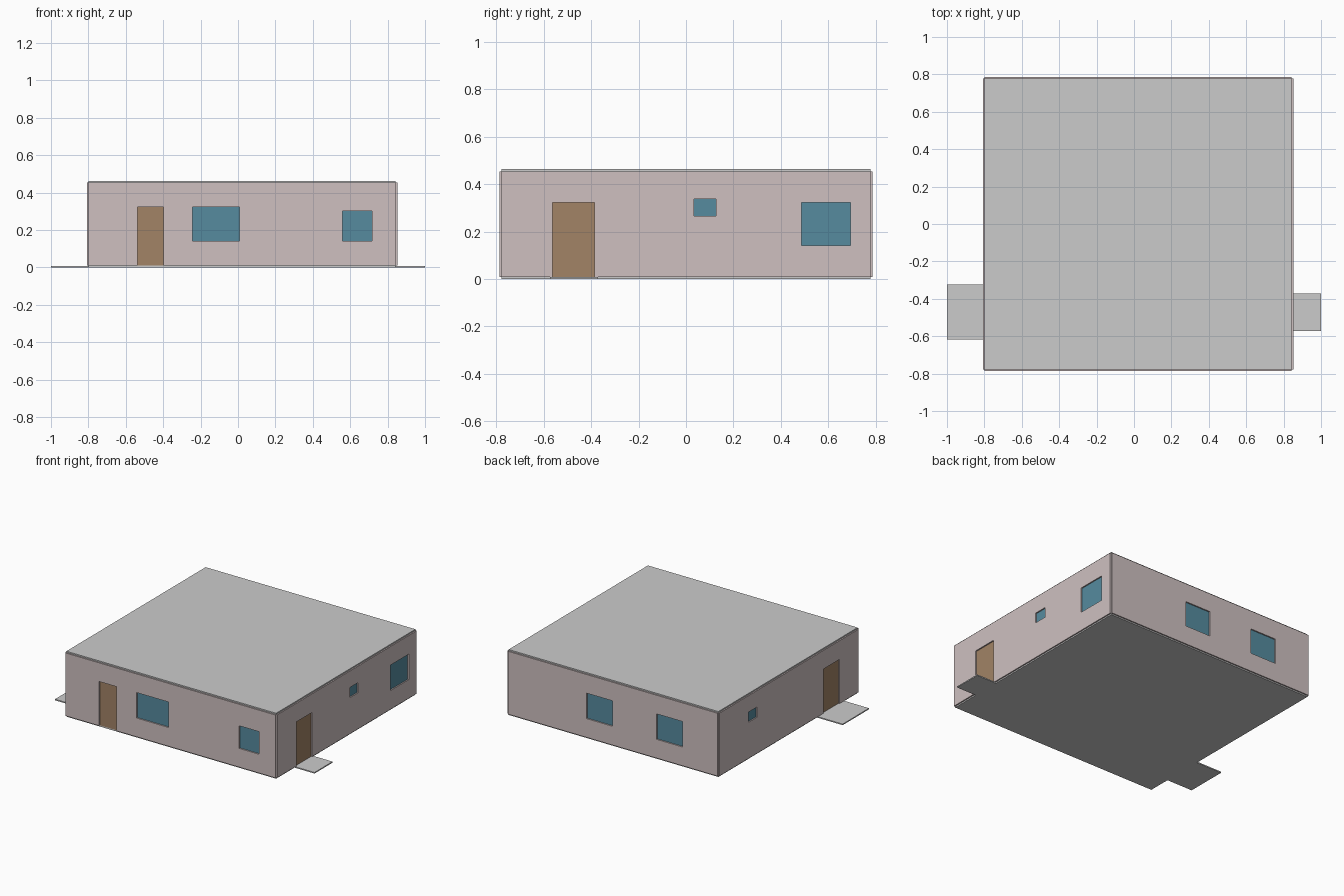
import bpy, bmesh
from mathutils import Vector

if "Cube" in bpy.data.objects:
    bpy.data.objects.remove(bpy.data.objects["Cube"])

# Core extents: every face of the house is a thin panel standing on this box
X0, X1, Y = -0.798, 0.843, 0.778
Z0, Z1, T = 0.009, 0.454, 0.009


def material(name, rgb):
    m = bpy.data.materials.new(name)
    m.diffuse_color = (*rgb, 1)
    m.use_nodes = True
    m.node_tree.nodes["Principled BSDF"].inputs["Base Color"].default_value = m.diffuse_color
    return m


WALL = material("wall_pink", (0.62, 0.53, 0.53))
GLASS = material("window_blue", (0.093, 0.258, 0.347))
WOOD = material("door_brown", (0.36, 0.227, 0.133))


def finish(bm, name, mat=None):
    bmesh.ops.recalc_face_normals(bm, faces=bm.faces)
    me = bpy.data.meshes.new(name)
    bm.to_mesh(me)
    bm.free()
    ob = bpy.data.objects.new(name, me)
    bpy.context.collection.objects.link(ob)
    if mat:
        me.materials.append(mat)
    return ob


def box(name, lo, hi, mat=None):
    bm = bmesh.new()
    bmesh.ops.create_cube(bm, size=1)
    lo, hi = Vector(lo), Vector(hi)
    for v in bm.verts:
        v.co = (lo + hi) / 2 + v.co * (hi - lo)
    return finish(bm, name, mat)


def wall(side, axis, plane, out, u0, u1, openings):
    """Panel with rectangular openings; axis is the running direction (0=x, 1=y)."""
    def at(u, z, d=0.0):
        other = plane + out * d
        return (u, other, z) if axis == 0 else (other, u, z)

    us = sorted({u0, u1, *(o[1] for o in openings), *(o[2] for o in openings)})
    zs = sorted({Z0, Z1, *(o[3] for o in openings), *(o[4] for o in openings)})
    bm = bmesh.new()
    for a, b in zip(us, us[1:]):
        for c, d in zip(zs, zs[1:]):
            mu, mz = (a + b) / 2, (c + d) / 2
            if not any(o[1] < mu < o[2] and o[3] < mz < o[4] for o in openings):
                bm.faces.new([bm.verts.new(at(*p)) for p in ((a, c), (b, c), (b, d), (a, d))])
    bmesh.ops.remove_doubles(bm, verts=bm.verts, dist=1e-5)
    r = bmesh.ops.extrude_face_region(bm, geom=bm.faces[:], use_keep_orig=True)
    push = Vector(at(0, 0, T)) - Vector(at(0, 0))
    bmesh.ops.translate(bm, vec=push, verts=[g for g in r["geom"] if isinstance(g, bmesh.types.BMVert)])
    finish(bm, side + "_wall", WALL)

    # Recessed window and door leaves at the core plane
    for i, (kind, a, b, c, d) in enumerate(openings):
        p, q = at(a, c, -T), at(b, d, 0)
        lo = [min(s, t) for s, t in zip(p, q)]
        hi = [max(s, t) for s, t in zip(p, q)]
        box(f"{side}_{kind}_{i + 1}", lo, hi, WOOD if kind == "door" else GLASS)


# Walls: (kind, start, end, bottom, top)
LOW, HIGH = 0.142, 0.322
wall("front", 0, -Y, -1, X0, X1, [
    ("door", -0.537, -0.398, Z0, HIGH),
    ("window", -0.243, 0.008, LOW, HIGH),
    ("window", 0.56, 0.717, LOW, 0.302)])
wall("back", 0, Y, 1, X0, X1, [
    ("window", -0.522, -0.32, LOW, HIGH),
    ("window", 0.024, 0.227, LOW, HIGH)])
wall("right", 1, X1, 1, -Y, Y, [
    ("door", -0.564, -0.387, Z0, HIGH),
    ("window", 0.034, 0.126, 0.265, 0.337),
    ("window", 0.488, 0.693, LOW, HIGH)])
wall("left", 1, X0, -1, -Y, Y, [
    ("door", -0.563, -0.383, Z0, HIGH),
    ("window", 0.36, 0.452, 0.265, 0.337)])

# Roof and floor slabs
box("roof", (X0, -Y, Z1), (X1, Y, Z1 + T))
box("floor", (X0, -Y, 0), (X1, Y, Z0))

# Door steps on both sides
box("left_step", (-1, -0.617, 0), (X0, -0.323, 0.008))
box("right_step", (X1, -0.573, 0), (1, -0.372, 0.008))
